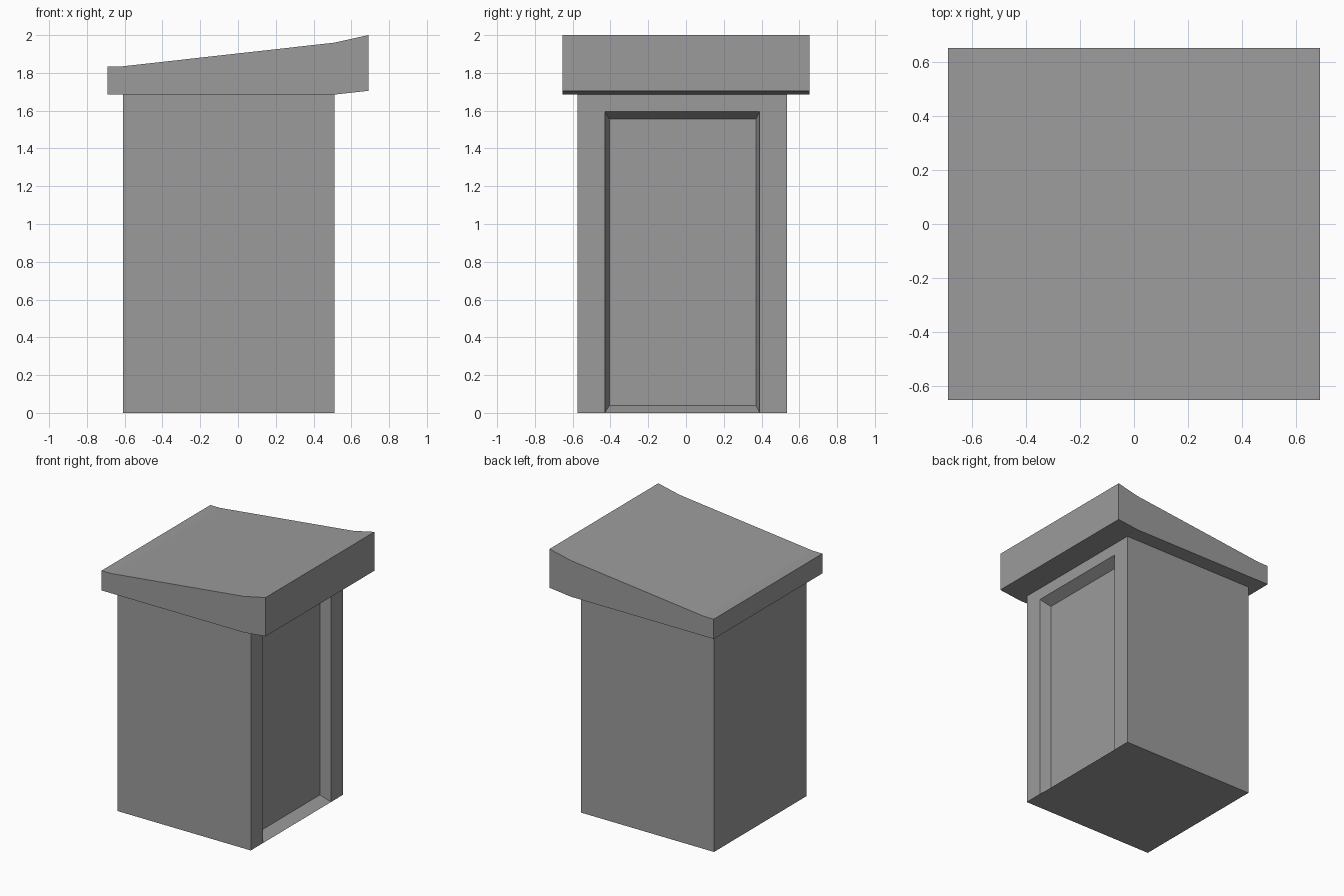
import bpy
import bmesh

cube = bpy.data.objects.get("Cube")
if cube:
    bpy.data.objects.remove(cube, do_unlink=True)

grey = bpy.data.materials.new("plain grey")
grey.use_nodes = True
colour = (0.33, 0.33, 0.33, 1)
grey.diffuse_color = colour
grey.node_tree.nodes["Principled BSDF"].inputs["Base Color"].default_value = colour


def finish(bm, name):
    bmesh.ops.recalc_face_normals(bm, faces=bm.faces)
    mesh = bpy.data.meshes.new(name)
    bm.to_mesh(mesh)
    bm.free()
    mesh.materials.append(grey)
    obj = bpy.data.objects.new(name, mesh)
    bpy.context.collection.objects.link(obj)


def ring(bm, x, y0, y1, z0, z1):
    """Four corners in a plane of constant x, starting low and going round."""
    return [bm.verts.new((x, y, z)) for y, z in
            ((y0, z0), (y0, z1), (y1, z1), (y1, z0))]


def bridge(bm, a, b, sides):
    for i in sides:
        j = (i + 1) % 4
        bm.faces.new((a[i], a[j], b[j], b[i]))


# Cabin with a splayed door recess that reaches the ground
bm = bmesh.new()
back = ring(bm, -0.61, -0.575, 0.535, 0, 1.685)
front = ring(bm, 0.51, -0.575, 0.535, 0, 1.685)
opening = ring(bm, 0.51, -0.43, 0.39, 0, 1.595)
panel = ring(bm, 0.43, -0.405, 0.37, 0.04, 1.555)
bm.faces.new(back)
bm.faces.new(panel)
bridge(bm, back, front, range(3))
bridge(bm, front, opening, range(3))
bridge(bm, opening, panel, range(4))
bm.faces.new((back[0], front[0], opening[0], opening[3], front[3], back[3]))
finish(bm, "cabin")

# Sloping roof: side profile extruded across the depth
bm = bmesh.new()
profile = [(-0.69, 1.685), (0.51, 1.685), (0.69, 1.705), (0.69, 2),
           (0.51, 1.96), (-0.61, 1.835), (-0.69, 1.835)]
side = bm.faces.new([bm.verts.new((x, -0.653, z)) for x, z in profile])
extruded = bmesh.ops.extrude_face_region(bm, geom=[side])["geom"]
bmesh.ops.translate(bm, vec=(0, 1.306, 0),
                    verts=[v for v in extruded if isinstance(v, bmesh.types.BMVert)])
finish(bm, "roof")
